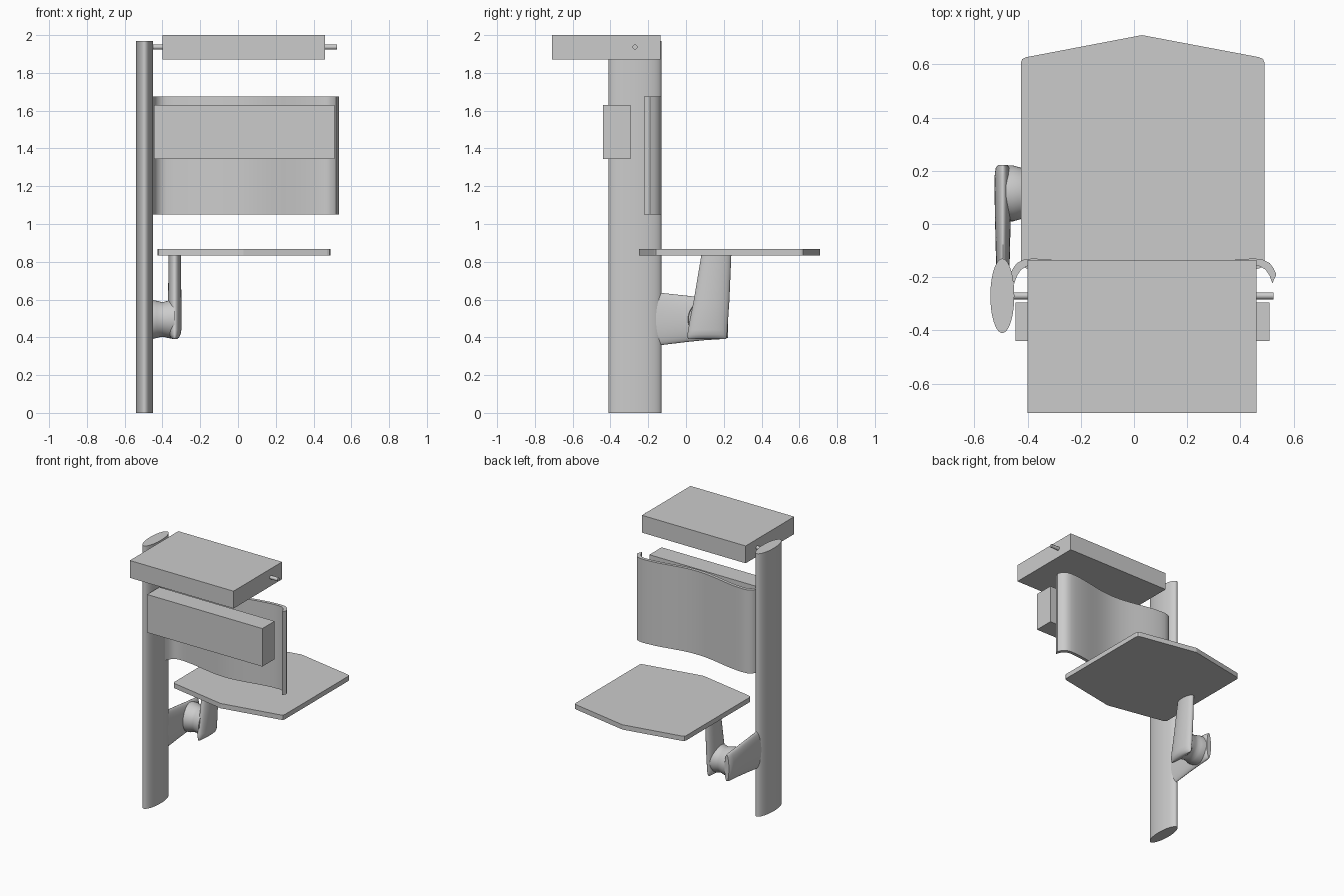
import bpy, bmesh, math
from mathutils import Vector

if "Cube" in bpy.data.objects:
    bpy.data.objects.remove(bpy.data.objects["Cube"])


def finish(name, bm, smooth=True, bevel=0.0):
    bmesh.ops.recalc_face_normals(bm, faces=bm.faces[:])
    me = bpy.data.meshes.new(name)
    bm.to_mesh(me)
    bm.free()
    ob = bpy.data.objects.new(name, me)
    bpy.context.collection.objects.link(ob)
    if smooth:
        bpy.ops.object.select_all(action='DESELECT')
        ob.select_set(True)
        bpy.context.view_layer.objects.active = ob
        bpy.ops.object.shade_smooth_by_angle(angle=math.radians(40))
    return ob


def loft(name, sections, n=40):
    """Ellipse sections: (centre, half axis u, half axis v), capped at both ends."""
    bm = bmesh.new()
    rings = []
    for c, u, v in sections:
        c, u, v = Vector(c), Vector(u), Vector(v)
        rings.append([bm.verts.new(c + u * math.cos(2 * math.pi * i / n)
                                   + v * math.sin(2 * math.pi * i / n)) for i in range(n)])
    for a, b in zip(rings, rings[1:]):
        for i in range(n):
            j = (i + 1) % n
            bm.faces.new((a[i], a[j], b[j], b[i]))
    bm.faces.new(rings[0])
    bm.faces.new(rings[-1])
    return finish(name, bm)


def prism(name, outline, z0, z1, smooth=True):
    """Upright extrusion of a plan outline."""
    bm = bmesh.new()
    low = [bm.verts.new((x, y, z0)) for x, y in outline]
    face = bm.faces.new(low)
    top = bmesh.ops.extrude_face_region(bm, geom=[face])['geom']
    for v in top:
        if isinstance(v, bmesh.types.BMVert):
            v.co.z = z1
    if not any(len(f.verts) == len(outline) and f.calc_center_median().z < z0 + 1e-5 for f in bm.faces):
        bm.faces.new(low)
    return finish(name, bm, smooth)


def box(name, x0, x1, y0, y1, z0, z1):
    return prism(name, [(x0, y0), (x1, y0), (x1, y1), (x0, y1)], z0, z1, False)


# Elliptical column
loft("column", [((-0.495, -0.27, z), (0.045, 0, 0), (0, 0.14, 0)) for z in (0, 1.97)])

# Overhead box and its pivot rod
box("overhead_box", -0.40, 0.46, -0.71, -0.135, 1.87, 2.0)
loft("pivot_rod", [((x, -0.27, 1.937), (0, 0.013, 0), (0, 0, 0.013)) for x in (-0.49, 0.525)], 20)

# Rectangular front housing
box("front_housing", -0.445, 0.51, -0.44, -0.295, 1.345, 1.63)

# Curved panel: bowed forward in the middle, ends hooked forward
CX = 0.035
back, front = [], []
for i in range(25):
    t = -1 + i / 12
    y = -0.13 - 0.055 * (1 + math.cos(math.pi * t)) / 2
    back.append((CX + 0.42 * t, y))
    front.append((CX + 0.415 * t, y - 0.024))
hook_out = [(0.45, -0.134), (0.475, -0.147), (0.49, -0.167), (0.50, -0.19)]
hook_in = [(0.485, -0.223), (0.475, -0.195), (0.46, -0.172), (0.438, -0.159)]
right = [(CX + x, y) for x, y in hook_out + hook_in]
left = [(CX - x, y) for x, y in reversed(hook_out + hook_in)]
prism("curved_panel", back + right + front[::-1] + left, 1.05, 1.675)

# Six-sided seat plate with softened corners
half = [(0.03, 0.71), (0.47, 0.627), (0.485, 0.62), (0.49, 0.607),
        (0.49, -0.147), (0.485, -0.16), (0.47, -0.167), (0.03, -0.25)]
SX = 0.0325
plate = half + [(2 * SX - x, y) for x, y in half[-2:0:-1]]
prism("seat_plate", plate, 0.832, 0.868, False)

# Flat arm reaching back from the column
loft("support_arm", [((-0.493, y, z), (w, 0, 0), (0, 0, h)) for y, z, w, h in (
    (-0.24, 0.495, 0.024, 0.155), (-0.13, 0.497, 0.026, 0.138), (0.0, 0.498, 0.029, 0.123),
    (0.10, 0.497, 0.031, 0.112), (0.18, 0.496, 0.031, 0.106), (0.21, 0.496, 0.027, 0.102),
    (0.222, 0.496, 0.018, 0.098))])

# Waisted joint between the arm and the post
loft("joint_spool", [((x, 0.115, 0.495), (0, r, 0), (0, 0, r)) for x, r in (
    (-0.50, 0.105), (-0.455, 0.105), (-0.43, 0.098), (-0.41, 0.093), (-0.39, 0.093),
    (-0.37, 0.099), (-0.335, 0.103))])

# Leaning seat post with a rounded foot
loft("seat_post", [((-0.335, y, z), (w, 0, 0), (0, d, 0)) for z, y, w, d in (
    (0.39, 0.112, 0.010, 0.100), (0.398, 0.112, 0.022, 0.103), (0.415, 0.113, 0.031, 0.105),
    (0.44, 0.115, 0.035, 0.104), (0.60, 0.136, 0.035, 0.094), (0.84, 0.161, 0.033, 0.079))])
